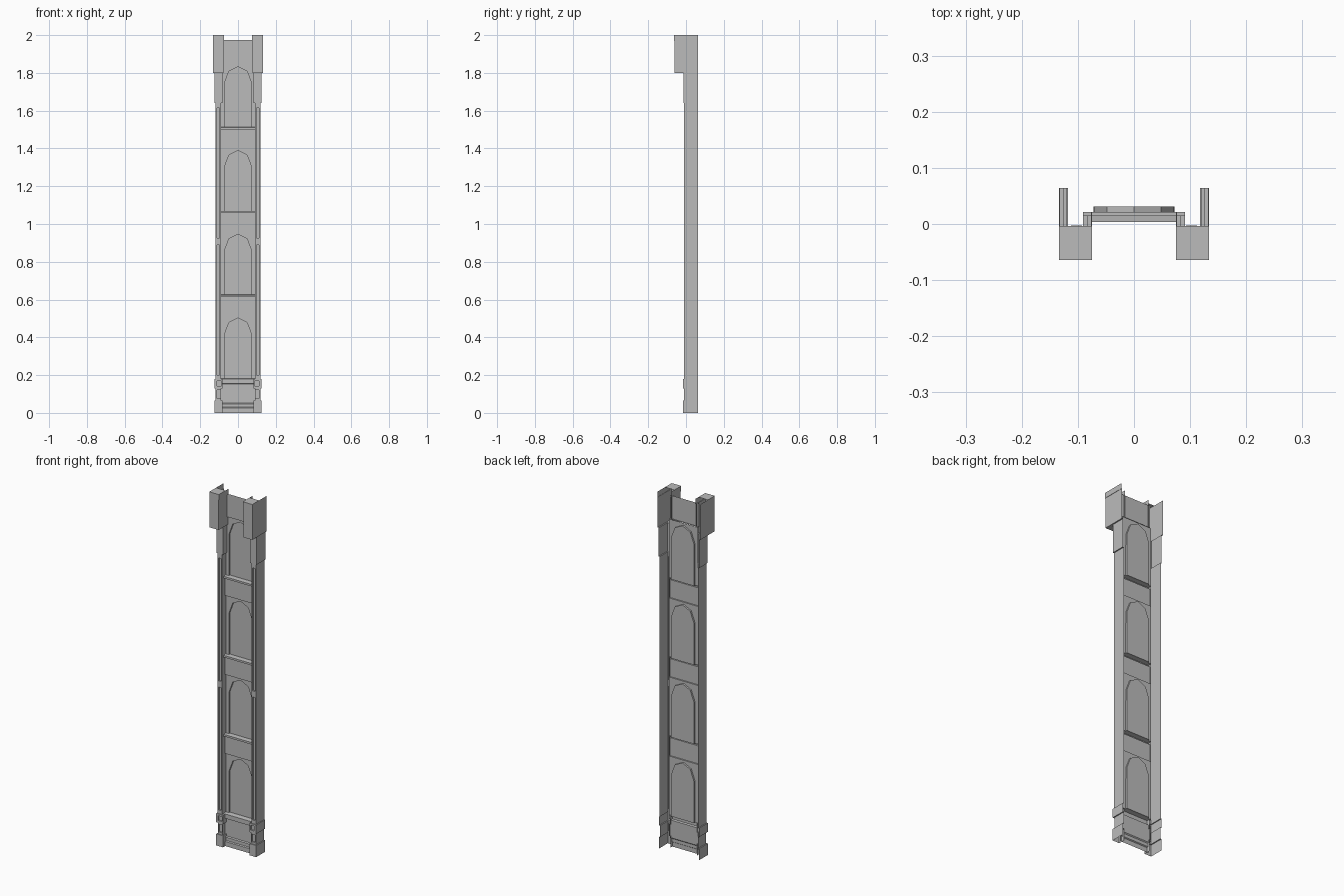
import bpy, bmesh

cube = bpy.data.objects.get("Cube")
if cube:
    bpy.data.objects.remove(cube, do_unlink=True)

stone = bpy.data.materials.new("grey_stone")
stone.use_nodes = True
GREY = (0.5, 0.5, 0.5, 1)
stone.diffuse_color = GREY
stone.node_tree.nodes["Principled BSDF"].inputs["Base Color"].default_value = GREY

WALL, RECESS, BACK = 0.0215, 0.031, 0.064
HALF = 0.091          # half width of the bay between the pilasters


def finish(bm, name):
    """Clean the sheet, turn its normals to the front and make an object."""
    bmesh.ops.remove_doubles(bm, verts=bm.verts, dist=0.00005)
    bmesh.ops.dissolve_degenerate(bm, edges=bm.edges, dist=0.00005)
    bmesh.ops.recalc_face_normals(bm, faces=bm.faces)
    if sum(f.normal.y * f.calc_area() for f in bm.faces) > 0:
        bmesh.ops.reverse_faces(bm, faces=bm.faces)
    mesh = bpy.data.meshes.new(name)
    bm.to_mesh(mesh)
    bm.free()
    mesh.materials.append(stone)
    obj = bpy.data.objects.new(name, mesh)
    bpy.context.collection.objects.link(obj)
    return obj


def loft(bm, rows):
    """Join successive rows of points with quads."""
    rows = [[bm.verts.new(p) for p in row] for row in rows]
    for a, b in zip(rows, rows[1:]):
        for i in range(len(a) - 1):
            bm.faces.new((a[i], a[i + 1], b[i + 1], b[i]))
    return rows


def strip(name, profile):
    """Sheet made by extruding a (y, z) profile across the bay."""
    bm = bmesh.new()
    loft(bm, [[(-HALF, y, z), (HALF, y, z)] for y, z in profile])
    return finish(bm, name)


# Pilasters: a stepped open shell with sunk panels on the front
def section(z0, z1, outer, front, inner, panel=None, sunk=()):
    """Rows for one storey of the pilaster; sunk lists panel heights."""
    a, b = panel or (outer - 0.008, inner + 0.008)

    def row(z, depth):
        return [(outer, BACK, z), (outer, front, z), (a, front, z), (a, depth, z),
                (b, depth, z), (b, front, z), (inner, front, z), (inner, WALL, z)]
    rows = [row(z0, front)]
    for low, high in sunk:
        rows += [row(low, front), row(low, front + 0.008),
                 row(high, front + 0.008), row(high, front)]
    return rows + [row(z1, front)]


rows = section(0, 0.065, 0.124, -0.016, 0.082)
rows += section(0.065, 0.13, 0.118, -0.011, 0.089, (0.112, 0.093), [(0.077, 0.12)])
rows += section(0.13, 0.18, 0.124, -0.016, 0.082, (0.112, 0.088), [(0.143, 0.17)])
rows += section(0.18, 1.64, 0.119, -0.011, HALF, (0.112, 0.097),
                [(0.2, 0.89), (0.925, 1.615)])
rows += section(1.64, 1.8, 0.125, -0.014, 0.083)
rows += section(1.8, 1.97, 0.132, -0.062, 0.077)
rows += section(1.97, 2, 0.1335, -0.064, 0.0745)
bm = bmesh.new()
top = loft(bm, rows)[-1]
# Lid over the front part of the top block
lid = [bm.verts.new((x, -0.004, 2)) for x in (0.0745, 0.1335)]
bm.faces.new(top[1:7] + lid)
pilaster = finish(bm, "pilasters")
pilaster.modifiers.new("mirror", "MIRROR").use_mirror_merge = False

# Stepped base and top frieze between the pilasters
strip("base_panel", [(0.0035, 0), (0.0035, 0.026), (0.009, 0.03), (0.009, 0.048),
                     (0.014, 0.053), (0.014, 0.152), (0.0035, 0.155),
                     (0.0035, 0.18), (WALL, 0.183)])
strip("frieze", [(WALL, 1.845), (0.014, 1.845), (0.014, 1.975)])


# Arched bays, each a wall with a recessed panel
def arched_bay(name, z0, z1):
    crown = z1 - 0.011
    side = [(0.072, z0), (0.071, crown - 0.085), (0.048, crown - 0.024)]
    arch = [(-x, z) for x, z in side] + [(0, crown)] + side[::-1]
    bm = bmesh.new()
    wall, recess = loft(bm, [[(x, y, z) for x, z in arch + arch[:1]]
                             for y in (WALL, RECESS)])
    bm.faces.new(recess[:-1])
    corners = [bm.verts.new((x, WALL, z)) for x, z in
               ((HALF, z0), (HALF, z1), (-HALF, z1), (-HALF, z0))]
    bm.faces.new(wall[:-1] + corners)
    finish(name=name, bm=bm)


PITCH = 0.4435
for i in range(4):
    z0 = 0.183 + PITCH * i
    z1 = 0.513 + PITCH * i
    arched_bay(f"arched_bay_{i + 1}", z0, z1)
    # Spandrel with a projecting sill above each lower bay
    if i < 3:
        sill = z0 + PITCH
        strip(f"spandrel_{i + 1}", [(WALL, z1), (0.014, z1), (0.014, sill - 0.013),
                                    (0.0035, sill - 0.013), (0.0035, sill - 0.002),
                                    (WALL, sill)])
